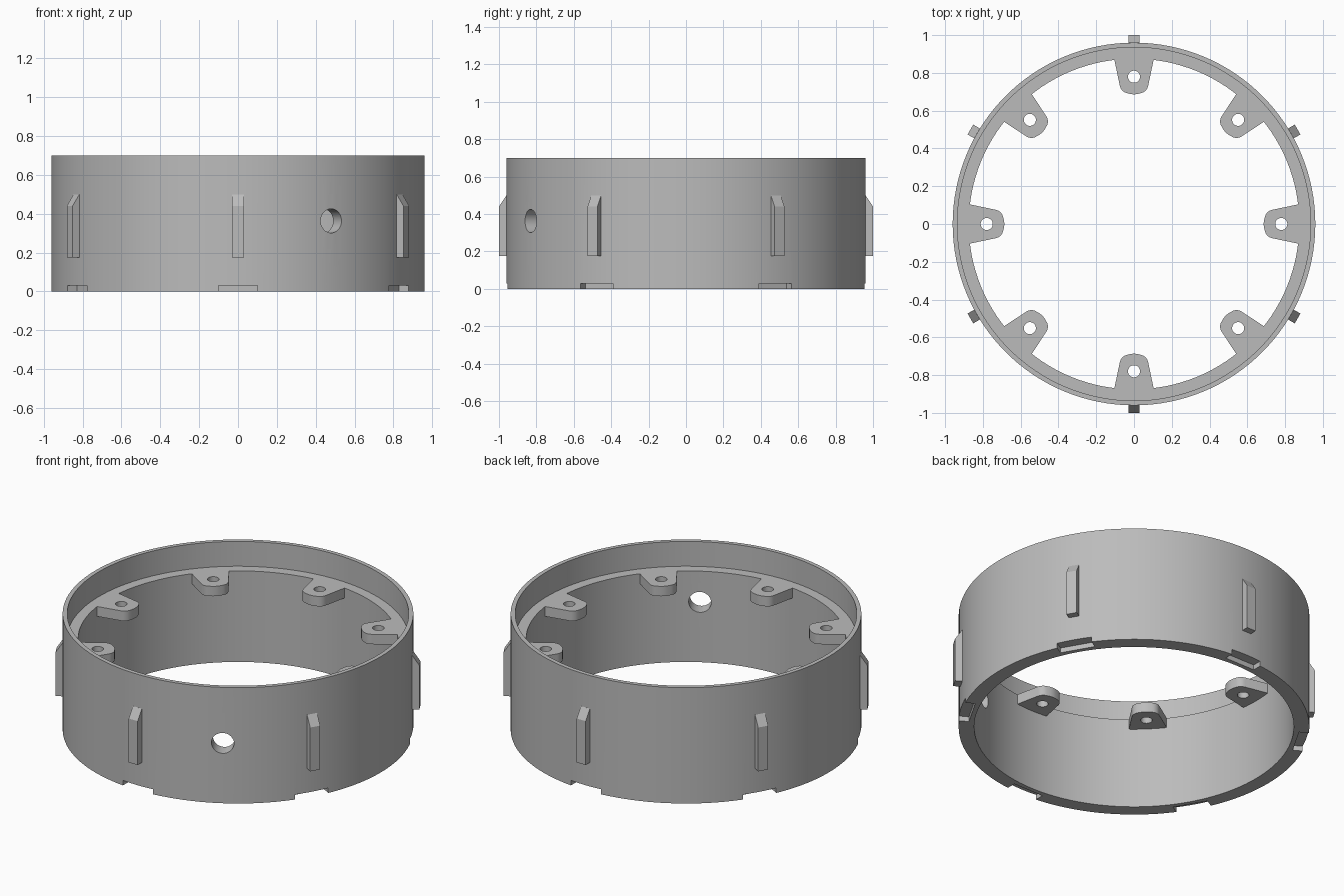
import bpy
import bmesh
from math import radians, cos, sin, pi
from mathutils import Matrix, Vector

default = bpy.data.objects.get("Cube")
if default:
    bpy.data.objects.remove(default, do_unlink=True)

SEGMENTS = 128
LEDGE_Z = 0.55

grey = bpy.data.materials.new("plain grey")
grey.use_nodes = True
grey.diffuse_color = (0.5, 0.5, 0.5, 1)
grey.node_tree.nodes["Principled BSDF"].inputs["Base Color"].default_value = (0.5, 0.5, 0.5, 1)


def add_object(name, mesh, angle=0):
    obj = bpy.data.objects.new(name, mesh)
    obj.rotation_euler.z = radians(angle)
    bpy.context.collection.objects.link(obj)
    return obj


def finish(bm, name):
    bmesh.ops.recalc_face_normals(bm, faces=bm.faces)
    mesh = bpy.data.meshes.new(name)
    bm.to_mesh(mesh)
    bm.free()
    mesh.materials.append(grey)
    return mesh


def prism(name, outline, offset):
    """Closed outline of 3D points extruded along an offset."""
    bm = bmesh.new()
    face = bm.faces.new([bm.verts.new(p) for p in outline])
    ext = bmesh.ops.extrude_face_region(bm, geom=[face])
    moved = [g for g in ext["geom"] if isinstance(g, bmesh.types.BMVert)]
    bmesh.ops.translate(bm, verts=moved, vec=Vector(offset))
    return finish(bm, name)


def lathe(name, profile):
    """Closed (radius, z) profile turned about the z axis."""
    bm = bmesh.new()
    verts = [bm.verts.new((r, 0, z)) for r, z in profile]
    edges = [bm.edges.new((a, b)) for a, b in zip(verts, verts[1:] + verts[:1])]
    bmesh.ops.spin(bm, geom=verts + edges, cent=(0, 0, 0), axis=(0, 0, 1),
                   angle=2 * pi, steps=SEGMENTS, use_merge=True)
    bmesh.ops.remove_doubles(bm, verts=bm.verts, dist=0.0001)
    return finish(bm, name)


def cylinder(name, radius, depth, matrix):
    bm = bmesh.new()
    bmesh.ops.create_cone(bm, cap_ends=True, segments=32, radius1=radius,
                          radius2=radius, depth=depth, matrix=matrix)
    return finish(bm, name)


def cut(obj, cutters):
    """Subtract the cutters, bake the result and discard them."""
    for c in cutters:
        c.hide_render = True
        mod = obj.modifiers.new("cut", "BOOLEAN")
        mod.operation, mod.solver, mod.object = "DIFFERENCE", "EXACT", c
    bpy.context.view_layer.update()
    graph = bpy.context.evaluated_depsgraph_get()
    baked = bpy.data.meshes.new_from_object(obj.evaluated_get(graph))
    obj.modifiers.clear()
    obj.data = baked
    for c in cutters:
        bpy.data.objects.remove(c, do_unlink=True)


parts = []

# Ring wall with a thin upper rim above an inner ledge
ring = add_object("ring_wall", lathe("ring_wall", [
    (0.96, 0), (0.96, 0.7), (0.935, 0.7), (0.935, LEDGE_Z),
    (0.875, LEDGE_Z), (0.875, 0)]))
parts.append(ring)

# Blind notches under the ring, and one round hole through the wall
notch = prism("notch_cutter", [(0.9, -0.1, -0.05), (1.1, -0.1, -0.05),
                               (1.1, 0.1, -0.05), (0.9, 0.1, -0.05)], (0, 0, 0.08))
cutters = [add_object("notch_cutter", notch, 30 + 60 * i) for i in range(6)]
bore = Matrix.Translation((0.92, 0, 0.363)) @ Matrix.Rotation(pi / 2, 4, "Y")
cutters.append(add_object("hole_cutter", cylinder("hole_cutter", 0.062, 0.3, bore), -60))
cut(ring, cutters)

# Outer ribs with a sloping top
rib = prism("rib", [(0.945, -0.03, 0.175), (1.0, -0.03, 0.175), (1.0, -0.03, 0.44),
                    (0.96, -0.03, 0.5), (0.945, -0.03, 0.5)], (0, 0.06, 0))
for i in range(6):
    parts.append(add_object(f"rib_{i + 1}", rib, 30 + 60 * i))

# Screw tabs: tapered sides, rounded corners and a slightly bowed tip
corner, radius = Vector((0.741, 0.027)), 0.049
half = [Vector((0.885, 0.107))]
half += [corner + radius * Vector((cos(radians(a)), sin(radians(a))))
         for a in range(102, 171, 11)]
half.append(Vector((0.688, 0.018)))
outline = half + [Vector((0.686, 0))] + [Vector((p.x, -p.y)) for p in reversed(half)]
tab = prism("screw_tab", [(p.x, p.y, LEDGE_Z) for p in outline], (0, 0, -0.06))
first = add_object("screw_tab_1", tab)
drill = cylinder("drill", 0.032, 0.3, Matrix.Translation((0.78, 0, LEDGE_Z)))
cut(first, [add_object("drill", drill)])
parts.append(first)
for i in range(1, 8):
    parts.append(add_object(f"screw_tab_{i + 1}", first.data, 45 * i))

# Smooth the round surfaces and keep the corners crisp
bpy.ops.object.select_all(action="DESELECT")
for obj in parts:
    obj.select_set(True)
bpy.context.view_layer.objects.active = ring
bpy.ops.object.shade_smooth_by_angle(angle=radians(30))
